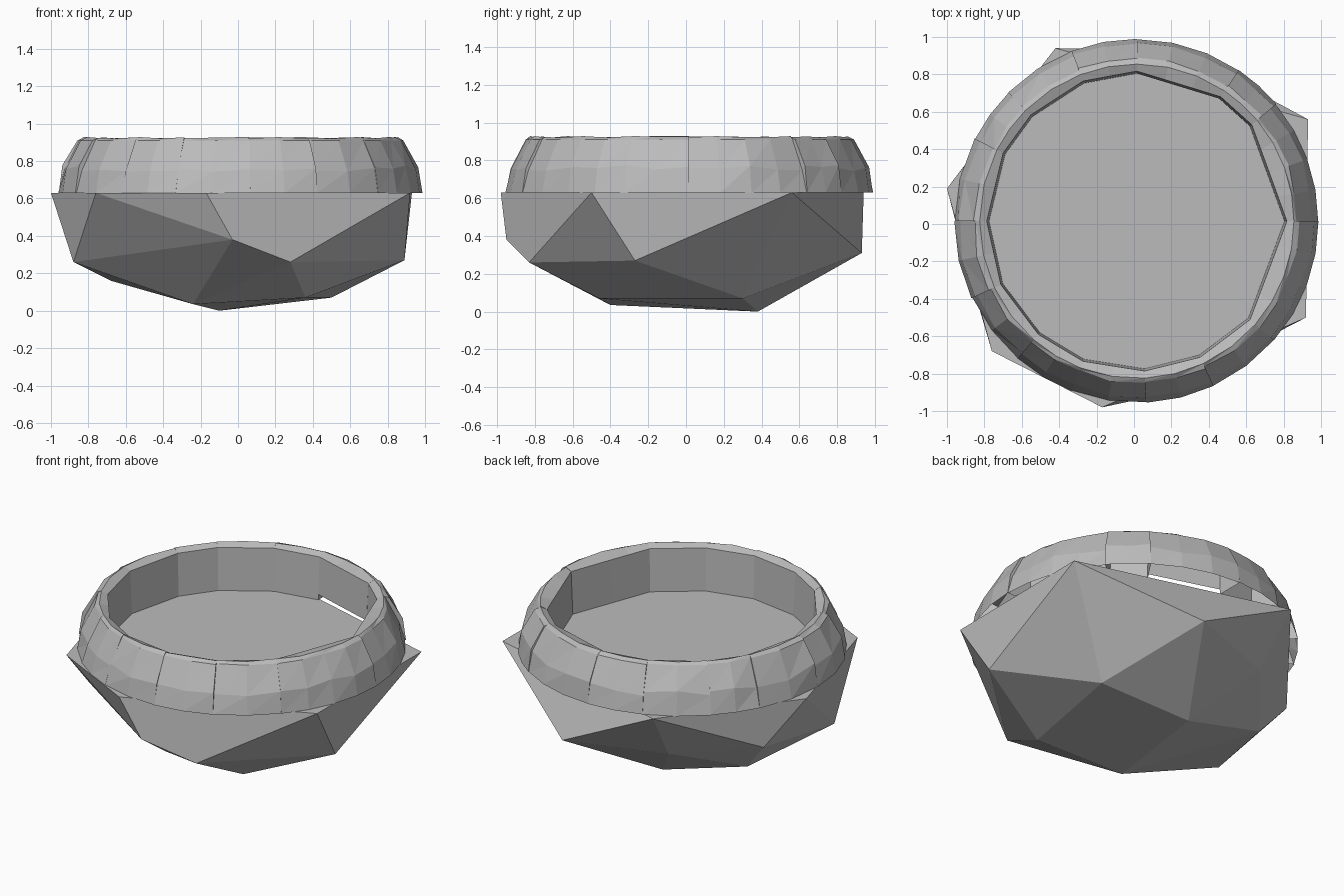
import bpy, bmesh, math, random

random.seed(4)
cube = bpy.data.objects.get("Cube")
if cube:
    bpy.data.objects.remove(cube, do_unlink=True)

stone = bpy.data.materials.new("stone grey")
stone.use_nodes = True
grey = (0.5, 0.5, 0.5, 1)
stone.diffuse_color = grey
stone.node_tree.nodes["Principled BSDF"].inputs["Base Color"].default_value = grey

RIM = 0.63  # height where the basin ends and the ring begins


def finish(bm, name):
    bmesh.ops.recalc_face_normals(bm, faces=bm.faces)
    mesh = bpy.data.meshes.new(name)
    bm.to_mesh(mesh)
    bm.free()
    mesh.materials.append(stone)
    obj = bpy.data.objects.new(name, mesh)
    bpy.context.collection.objects.link(obj)
    return obj


# Rough faceted boulder with a flat top, wrapped around a few corner points
top = [(-1, .19), (-.76, -.68), (-.17, -.98), (.92, -.5), (.93, .56), (-.42, .94)]
sides = [(-.03, -.95, .38), (.28, -.83, .26), (.89, -.27, .27), (.24, .93, .31),
         (-.37, .71, .3), (-.84, .4, .35), (-.88, -.27, .26)]
base = [(-.68, .34, .16), (-.24, -.4, .035), (.36, -.46, .07), (.5, .3, .07), (-.1, .38, 0)]
bm = bmesh.new()
for p in [(x, y, RIM) for x, y in top] + sides + base:
    bm.verts.new(p)
hull = bmesh.ops.convex_hull(bm, input=bm.verts)
loose = [v for v in bm.verts if not v.link_faces]
bmesh.ops.delete(bm, geom=loose, context='VERTS')
bmesh.ops.dissolve_limit(bm, angle_limit=0.01, verts=bm.verts, edges=bm.edges)
finish(bm, "boulder_base")


# Ring of hand-cut stones, hollow and open underneath
def ring_stone(index, start, end, raised):
    bm = bmesh.new()
    steps = max(2, round((end - start) / 11))
    bulge = random.uniform(-.008, .008)
    rows = []
    for i in range(steps + 1):
        t = i / steps
        a = math.radians(start + (end - start) * t)
        # the inner wall runs straight between the two ends of the stone
        half = math.radians(end - start) / 2
        chord = math.cos(half) / math.cos(half * (2 * t - 1))
        inner = .79 * chord
        j = random.uniform(-.009, .009) + bulge
        lift = random.uniform(-.02, .02)
        crest = .925 + random.uniform(-.004, .004)
        profile = [(.972 + bulge / 2, RIM), (.945 + j, .76 + lift), (.865 + j, .91),
                   (.84, crest), (inner + .012, .905), (inner, RIM + raised)]
        rows.append([bm.verts.new((.015 + r * math.cos(a), .015 + r * math.sin(a), z))
                     for r, z in profile])
    for a, b in zip(rows, rows[1:]):
        for k in range(len(a) - 1):
            quad = [a[k], b[k], b[k + 1], a[k + 1]]
            if k < 3:   # chipped outer facets
                bm.faces.new((quad[0], quad[1], quad[2]))
                bm.faces.new((quad[0], quad[2], quad[3]))
            else:
                bm.faces.new(quad)
    bm.faces.new(rows[0])
    bm.faces.new(rows[-1])
    finish(bm, f"ring_stone_{index}")


joints = [0, 40, 56, 90, 111, 135, 153, 180, 205, 229, 249, 273, 295, 319, 360]
for n, (a, b) in enumerate(zip(joints, joints[1:])):
    ring_stone(n + 1, a, b, .035 if a == 56 else 0)
